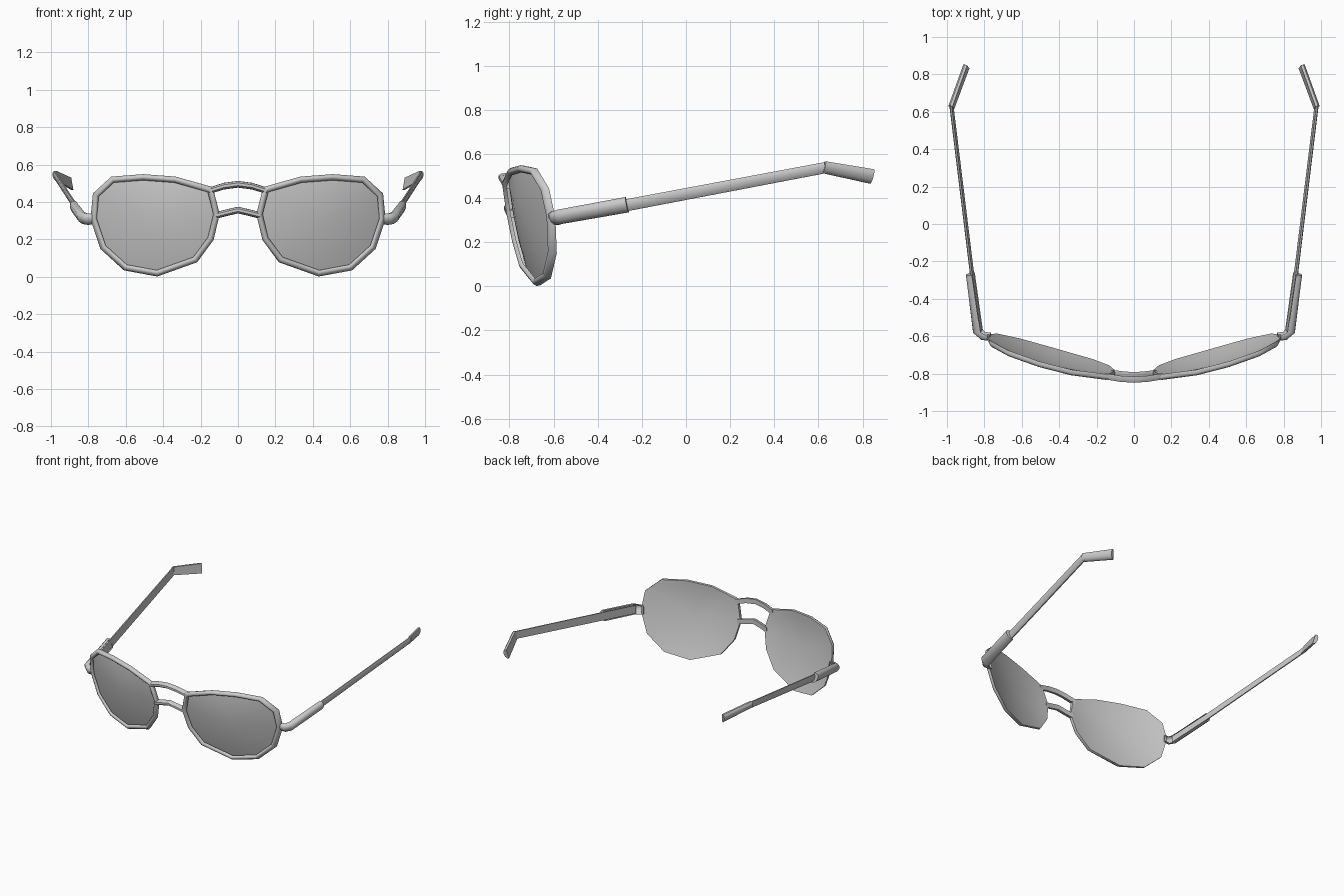
import bpy, bmesh, math
from mathutils import Vector

if "Cube" in bpy.data.objects:
    bpy.data.objects.remove(bpy.data.objects["Cube"])


def front_y(x, z):
    """Wrapped, slightly tilted surface that the whole front follows."""
    return -0.795 + 0.29 * abs(x) ** 1.7 - 0.175 * (z - 0.3)


def make(name, rings, closed=False, caps=(0, -1), wrap=True, mirror=True, angle=50):
    """Skin a list of equal-length rings into a mesh object."""
    bm = bmesh.new()
    vs = [[bm.verts.new(p) for p in r] for r in rings]
    n = len(rings[0])
    for i in range(len(vs) if closed else len(vs) - 1):
        a, b = vs[i], vs[(i + 1) % len(vs)]
        for j in range(n if wrap else n - 1):
            k = (j + 1) % n
            bm.faces.new((a[j], a[k], b[k], b[j]))
    if not closed:
        for c in caps:
            bm.faces.new(vs[c])
    bmesh.ops.recalc_face_normals(bm, faces=bm.faces)
    me = bpy.data.meshes.new(name)
    bm.to_mesh(me)
    bm.free()
    ob = bpy.data.objects.new(name, me)
    bpy.context.collection.objects.link(ob)
    bpy.ops.object.select_all(action='DESELECT')
    ob.select_set(True)
    bpy.context.view_layer.objects.active = ob
    bpy.ops.object.shade_smooth_by_angle(angle=math.radians(angle))
    if mirror:
        ob.modifiers.new("mirror", 'MIRROR').use_mirror_merge = False
    return ob


# Lens outline (x, z), clockwise from the bridge corner
outline = [Vector(p) for p in [
    (.140, .475), (.335, .530), (.507, .543), (.675, .530), (.770, .443),
    (.783, .310), (.730, .152), (.607, .040), (.432, .008), (.222, .083),
    (.136, .200), (.104, .335)]]


def inset(d):
    """Mitred inward offset of the outline."""
    res, n = [], len(outline)
    for i, p in enumerate(outline):
        e1 = (p - outline[i - 1]).normalized()
        e2 = (outline[(i + 1) % n] - p).normalized()
        n1, n2 = Vector((e1.y, -e1.x)), Vector((e2.y, -e2.x))
        m = (n1 + n2).normalized()
        res.append(p + m * d / m.dot(n1))
    return res


# Rims: half-round front section, open toward the lens at the back
section = [(-.004, .012), (-.006, -.004), (.002, -.017), (.012, -.021),
           (.021, -.016), (.027, -.004)]
make("rim", [[(p.x, front_y(p.x, p.y) + dy, p.y) for p in inset(d)]
             for d, dy in section], caps=())

# Lenses: concentric rings following the wrapped surface, bulging forward
edge = inset(-.004)
mid = sum(edge, Vector((0, 0))) / len(edge)
rings = []
for s in (1, .85, .7, .5, .3, .1):
    pts = [mid + (p - mid) * s for p in edge]
    rings.append([(p.x, front_y(p.x, p.y) + .012 - .028 * (1 - s * s), p.y) for p in pts])
make("lens", rings, caps=(-1,), angle=60)


# Bridge bars: rounded front and flat back, swept across the nose
def bar(name, pts, r):
    path = [(-x, z) for x, z in pts[:0:-1]] + pts
    prof = [(.7, -1), (.7, 1), (-.4, .9), (-1.1, .4), (-1.1, -.4), (-.4, -.9)]
    make(name, [[(x, front_y(x, z) + r * u, z + r * v) for u, v in prof]
                for x, z in path], mirror=False)


bar("upper_bridge", [(0, .495), (.075, .485), (.155, .460)], .018)
bar("lower_bridge", [(0, .357), (.065, .342), (.120, .328)], .018)


# Temple pieces: flat inside, rounded outside, top leaning outward
def temple(name, path, lean=.2, hollow=False):
    prof = [(-1, 1), (0, 1), (.75, .6), (1, 0), (.75, -.6), (0, -1), (-1, -1)]
    pts = [Vector(p[0]) for p in path]
    rs = []
    for i, (c, t, h) in enumerate(path):
        d = pts[min(i + 1, len(pts) - 1)] - pts[max(i - 1, 0)]
        out = Vector((d.y, -d.x, 0)).normalized()
        up = out.cross(d).normalized() + out * lean
        rs.append([pts[i] + out * u * t + up * v * h for u, v in prof])
    make(name, rs, wrap=not hollow)


# Outer hinge cover, open on the inside where the arm runs through it
temple("hinge_cover", [((.770, -.606, .312), .018, .028),
                       ((.808, -.602, .308), .020, .030),
                       ((.838, -.575, .315), .023, .033),
                       ((.879, -.268, .370), .020, .035)], lean=.25, hollow=True)
temple("temple_arm", [((.824, -.575, .313), .008, .027),
                      ((.868, -.268, .368), .008, .027),
                      ((.978, .632, .538), .008, .025)])
temple("temple_tip", [((.979, .626, .540), .014, .027),
                      ((.899, .845, .498), .014, .033)], lean=.25)
